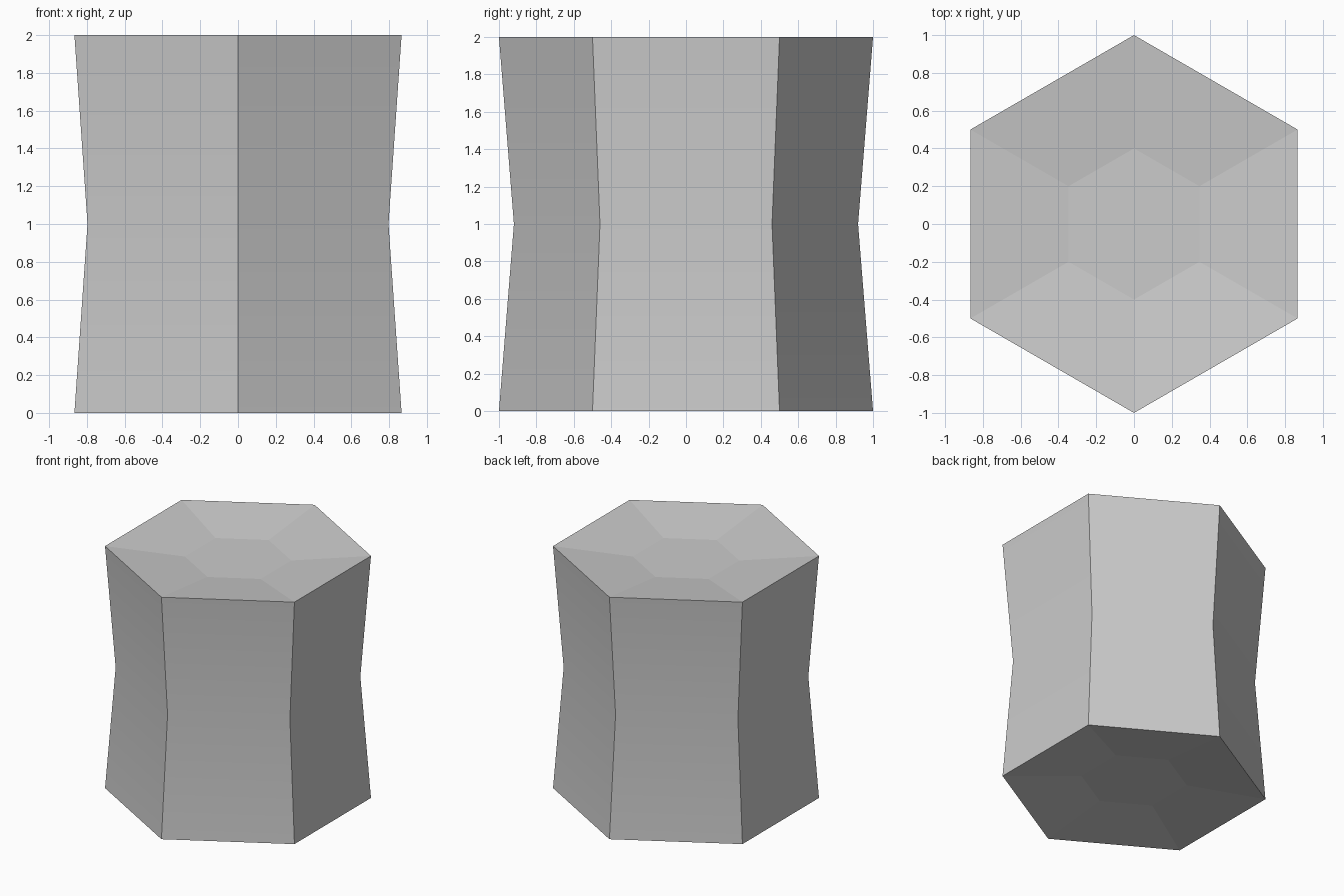
import bpy, bmesh, math

cube = bpy.data.objects.get("Cube")
if cube:
    bpy.data.objects.remove(cube)

# Single stone grey
grey = bpy.data.materials.new("plain_grey")
colour = (0.6, 0.6, 0.6, 1)
grey.use_nodes = True
grey.diffuse_color = colour
grey.node_tree.nodes["Principled BSDF"].inputs["Base Color"].default_value = colour

SIDES = 6
DISH = 0.062
# Radius and height of each ring, from the bottom dish to the top dish
PROFILE = [(0.4, DISH), (1, 0), (0.92, 1), (1, 2), (0.4, 2 - DISH)]

bm = bmesh.new()
rings = []
for radius, z in PROFILE:
    ring = []
    for i in range(SIDES):
        a = math.pi / 2 + i * math.tau / SIDES
        ring.append(bm.verts.new((radius * math.cos(a), radius * math.sin(a), z)))
    rings.append(ring)

# Walls and sloping rims
for low, high in zip(rings, rings[1:]):
    for i in range(SIDES):
        j = (i + 1) % SIDES
        bm.faces.new((low[i], low[j], high[j], high[i]))

# Sunken floors of the two dished ends
bm.faces.new(rings[0][::-1])
bm.faces.new(rings[-1])

mesh = bpy.data.meshes.new("hexagonal_pillar")
bm.to_mesh(mesh)
bm.free()
mesh.materials.append(grey)
pillar = bpy.data.objects.new("hexagonal_pillar", mesh)
bpy.context.collection.objects.link(pillar)

# Soft waist, sharp corners
bpy.context.view_layer.objects.active = pillar
pillar.select_set(True)
bpy.ops.object.shade_smooth_by_angle(angle=math.radians(30))
# Facets of the dished ends stay flat
for face in mesh.polygons:
    if abs(face.normal.z) > 0.5:
        face.use_smooth = False
